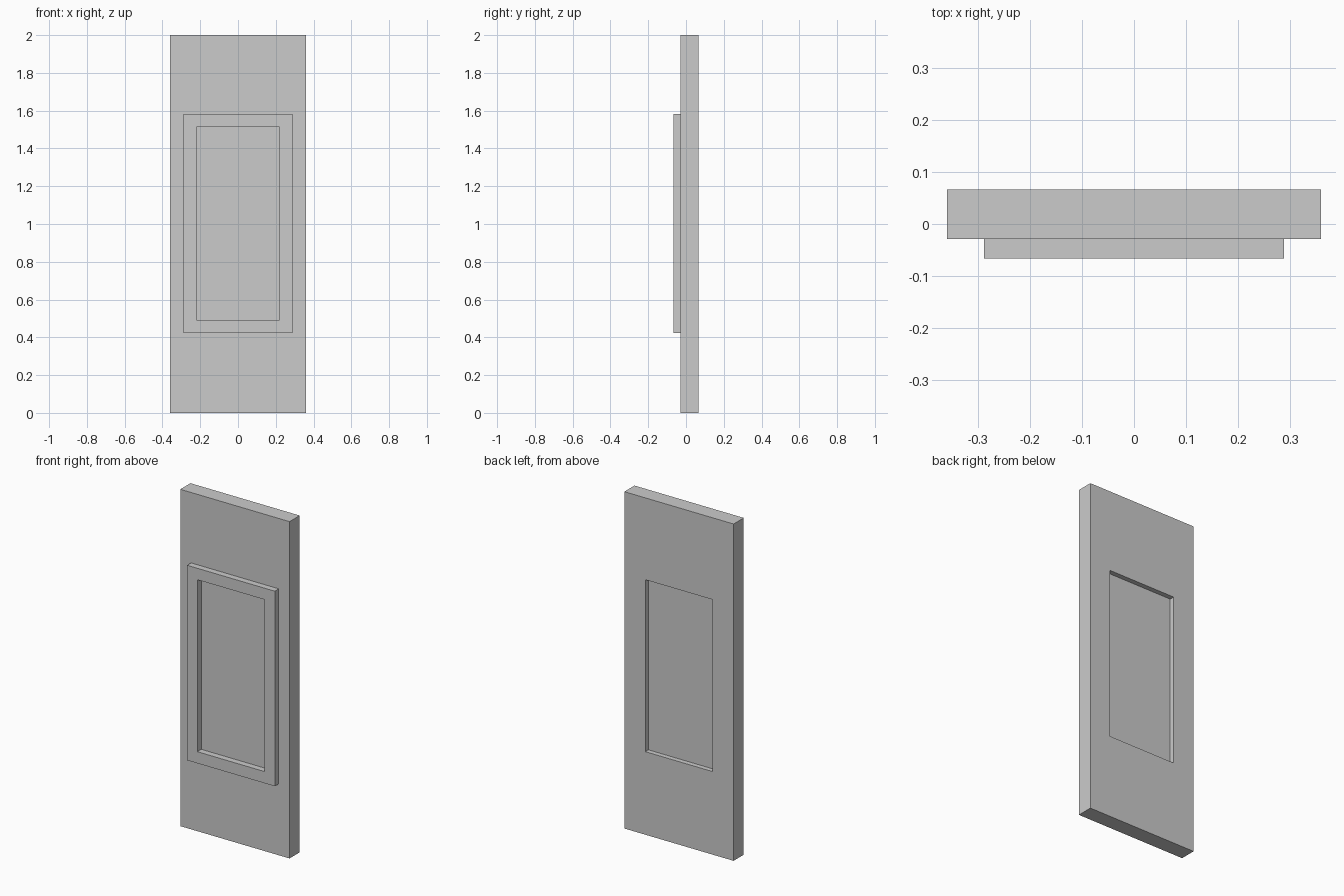
import bpy
import bmesh

if "Cube" in bpy.data.objects:
    bpy.data.objects.remove(bpy.data.objects["Cube"])


def make_object(name, bm):
    bmesh.ops.recalc_face_normals(bm, faces=bm.faces)
    mesh = bpy.data.meshes.new(name)
    bm.to_mesh(mesh)
    bm.free()
    obj = bpy.data.objects.new(name, mesh)
    bpy.context.collection.objects.link(obj)
    return obj


def rect(bm, half_x, z0, z1, y):
    return [bm.verts.new((x, y, z)) for x, z in
            ((-half_x, z0), (half_x, z0), (half_x, z1), (-half_x, z1))]


def bridge(bm, a, b):
    for i in range(4):
        j = (i + 1) % 4
        bm.faces.new((a[i], a[j], b[j], b[i]))


def ring(name, outer, inner, y0, y1):
    """Rectangular frame; outer and inner are (half width, bottom, top)."""
    bm = bmesh.new()
    loops = [rect(bm, *outer, y0), rect(bm, *outer, y1),
             rect(bm, *inner, y1), rect(bm, *inner, y0)]
    for i in range(4):
        bridge(bm, loops[i], loops[(i + 1) % 4])
    return make_object(name, bm)


def box(name, size, y0, y1):
    bm = bmesh.new()
    front, back = rect(bm, *size, y0), rect(bm, *size, y1)
    bridge(bm, front, back)
    bm.faces.new(front)
    bm.faces.new(back)
    return make_object(name, bm)


FRONT, SLAB_FRONT, BACK = -0.066, -0.029, 0.066
RECESS_BACK = 0.037
leaf = (0.359, 0.0, 2.0)
trim = (0.288, 0.424, 1.582)
opening = (0.221, 0.493, 1.514)

# Door leaf with a rectangular opening
ring("door_leaf", leaf, opening, SLAB_FRONT, BACK)

# Raised moulding around the opening on the front
ring("front_trim", trim, opening, FRONT, SLAB_FRONT)

# Panel filling the opening, recessed from both sides
box("centre_panel", opening, SLAB_FRONT, RECESS_BACK)
